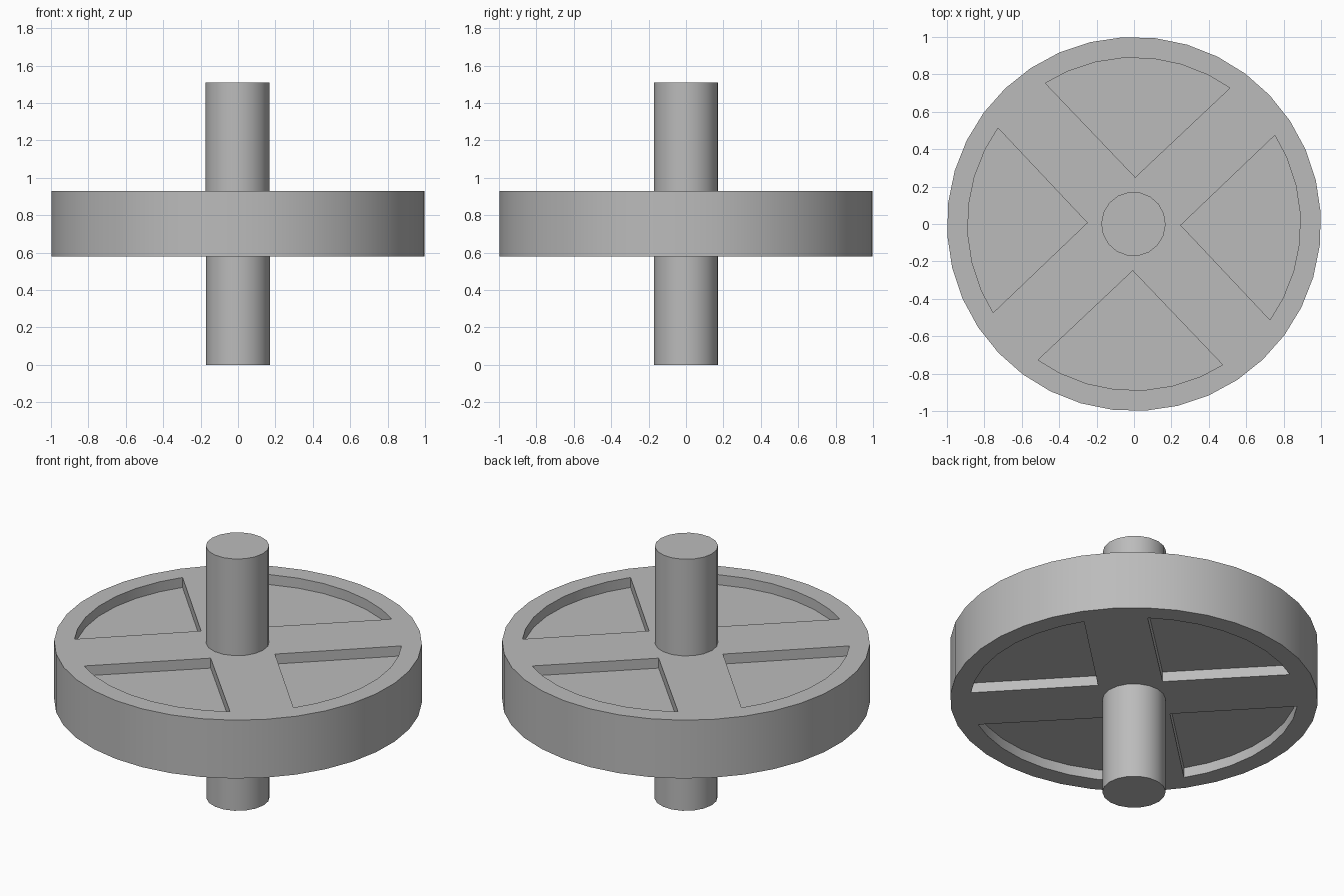
import bpy, bmesh
from math import radians, sin, cos
from mathutils import Matrix

if "Cube" in bpy.data.objects:
    bpy.data.objects.remove(bpy.data.objects["Cube"])

DISC_BOTTOM, DISC_TOP, HEIGHT = 0.58, 0.93, 1.51
RECESS = 0.06
TURN = radians(-1.5)

grey = bpy.data.materials.new("plain_grey")
grey.use_nodes = True
colour = (0.5, 0.5, 0.5, 1)
grey.diffuse_color = colour
grey.node_tree.nodes["Principled BSDF"].inputs["Base Color"].default_value = colour


def polar(radius, angle):
    return radius * cos(angle), radius * sin(angle)


def extrude_outline(bm, outline, z0, z1):
    """Closed prism over an anticlockwise outline."""
    low = [bm.verts.new((x, y, z0)) for x, y in outline]
    high = [bm.verts.new((x, y, z1)) for x, y in outline]
    bm.faces.new(low[::-1])
    bm.faces.new(high)
    for i in range(len(outline)):
        j = (i + 1) % len(outline)
        bm.faces.new((low[i], low[j], high[j], high[i]))


def make_object(name, prisms):
    bm = bmesh.new()
    for outline, z0, z1 in prisms:
        extrude_outline(bm, outline, z0, z1)
    mesh = bpy.data.meshes.new(name)
    bm.to_mesh(mesh)
    bm.free()
    mesh.materials.append(grey)
    obj = bpy.data.objects.new(name, mesh)
    bpy.context.collection.objects.link(obj)
    return obj


def ring(radius, sides, start):
    return [polar(radius, start + radians(360 * i / sides)) for i in range(sides)]


# Wheel disc
disc = make_object("wheel_disc", [(ring(1.0, 36, TURN + radians(5)), DISC_BOTTOM, DISC_TOP)])

# Wedge recesses between four spokes, on both faces
wedges = []
for k in range(4):
    middle = TURN + radians(90 * k)
    arc = [-33.7, -25, -15, -5, 5, 15, 25, 33.7]
    outline = [polar(0.25, middle)] + [polar(0.89, middle + radians(a)) for a in arc]
    wedges.append((outline, DISC_TOP - RECESS, DISC_TOP + 0.1))
    wedges.append((outline, DISC_BOTTOM - 0.1, DISC_BOTTOM + RECESS))
cutter = make_object("recess_cutter", wedges)
cutter.hide_render = True

cut = disc.modifiers.new("recesses", 'BOOLEAN')
cut.object = cutter
cut.operation = 'DIFFERENCE'
cut.solver = 'EXACT'
bpy.context.view_layer.objects.active = disc
bpy.ops.object.modifier_apply(modifier=cut.name)
bpy.data.objects.remove(cutter)

# Axle halves above and below the disc
upper = make_object("upper_axle", [(ring(0.172, 18, TURN), DISC_TOP - 0.02, HEIGHT)])
upper.location.x = -0.003
lower = make_object("lower_axle", [(ring(0.172, 18, TURN), 0, DISC_BOTTOM + 0.02)])

# Smooth round sides with crisp rims
bpy.ops.object.select_all(action='DESELECT')
for obj in (disc, upper, lower):
    obj.select_set(True)
bpy.context.view_layer.objects.active = disc
bpy.ops.object.shade_smooth_by_angle(angle=radians(30))
